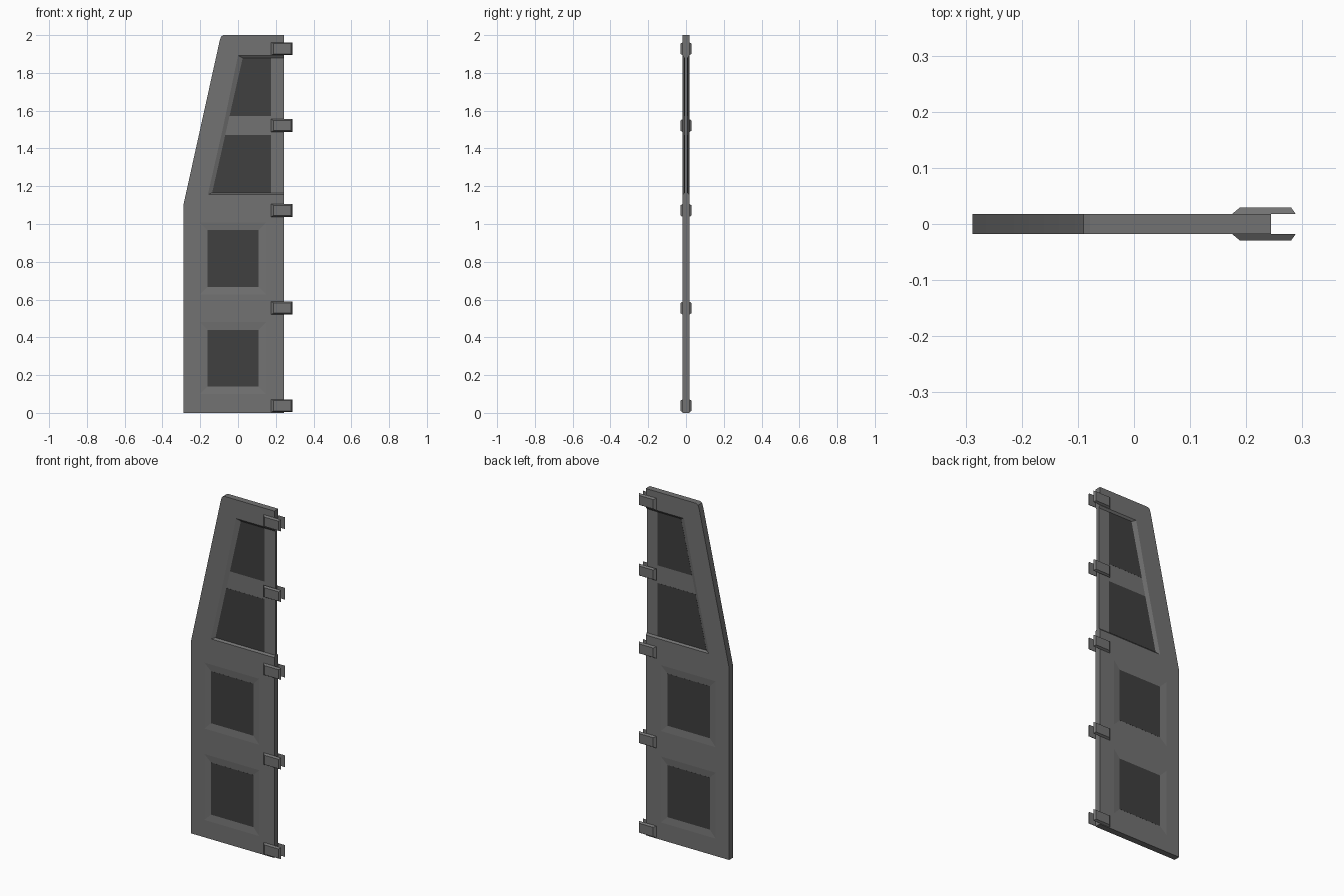
import bpy, bmesh

if "Cube" in bpy.data.objects:
    bpy.data.objects.remove(bpy.data.objects["Cube"])

def material(name, v):
    m = bpy.data.materials.new(name)
    m.diffuse_color = (v, v, v, 1)
    m.use_nodes = True
    m.node_tree.nodes["Principled BSDF"].inputs["Base Color"].default_value = m.diffuse_color
    return m

PANEL = material("panel_grey", 0.17)
GLASS = material("dark_glass", 0.05)
HALF = 0.018  # half thickness of the panel

def loft(name, loop_a, ya, loop_b, yb, mat=None):
    """Solid between two x-z loops lying at depths ya and yb."""
    bm = bmesh.new()
    a = [bm.verts.new((x, ya, z)) for x, z in loop_a]
    b = [bm.verts.new((x, yb, z)) for x, z in loop_b]
    bm.faces.new(a)
    bm.faces.new(b[::-1])
    for i in range(len(a)):
        j = (i + 1) % len(a)
        bm.faces.new((a[i], b[i], b[j], a[j]))
    bmesh.ops.recalc_face_normals(bm, faces=bm.faces[:])
    me = bpy.data.meshes.new(name)
    bm.to_mesh(me)
    bm.free()
    ob = bpy.data.objects.new(name, me)
    bpy.context.collection.objects.link(ob)
    if mat:
        me.materials.append(mat)
    return ob

def rect(x0, x1, z0, z1):
    return [(x0, z0), (x1, z0), (x1, z1), (x0, z1)]

# Main panel with slanted upper edge
outline = [(-0.288, 0), (0.244, 0), (0.244, 2), (-0.078, 2),
           (-0.09, 1.992), (-0.097, 1.97), (-0.288, 1.105)]
panel = loft("door_panel", outline, -HALF, outline, HALF, PANEL)

def recess(name, rim, floor, depth):
    """Cut a sloped recess into both faces of the panel."""
    over = [(2 * r[0] - f[0], 2 * r[1] - f[1]) for r, f in zip(rim, floor)]
    for side, s in (("front", -1), ("back", 1)):
        cut = loft(f"{name}_cutter_{side}", floor, s * (HALF - depth),
                   over, s * (HALF + depth))
        cut.hide_render = True
        cut.hide_set(True)
        mod = panel.modifiers.new(cut.name, 'BOOLEAN')
        mod.operation = 'DIFFERENCE'
        mod.solver = 'EXACT'
        mod.object = cut

# Upper recess, open at the hinge side
recess("upper_recess",
       [(-0.16, 1.155), (0.3, 1.155), (0.3, 1.892), (0.0, 1.892)],
       [(-0.137, 1.165), (0.3, 1.165), (0.3, 1.88), (0.025, 1.88)], 0.009)

def slant(z):
    return -0.137 + (z - 1.165) * 0.162 / 0.715

# Upper windows, following the slant
for name, z0, z1 in (("upper_window_low", 1.165, 1.47),
                     ("upper_window_high", 1.572, 1.88)):
    loop = [(slant(z0), z0), (0.175, z0), (0.175, z1), (slant(z1), z1)]
    loft(name, loop, -0.0096, loop, 0.0096, GLASS)

# Lower square windows in shallow dishes
for name, z0, z1 in (("lower_window_low", 0.14, 0.44),
                     ("lower_window_high", 0.667, 0.967)):
    loop = rect(-0.162, 0.108, z0, z1)
    recess(name, rect(-0.202, 0.148, z0 - 0.04, z1 + 0.04), loop, 0.004)
    loft(name, loop, -0.0145, loop, 0.0145, GLASS)

# Paired clip plates along the hinge edge
for i, z in enumerate((0.038, 0.555, 1.072, 1.521, 1.928)):
    for side, s in (("front", -1), ("back", 1)):
        loft(f"clip_{i + 1}_{side}",
             rect(0.175, 0.288, z - 0.034, z + 0.034), s * HALF,
             rect(0.189, 0.28, z - 0.027, z + 0.027), s * 0.0295, PANEL)

# Smooth the shallow slopes, keep real edges sharp
bpy.ops.object.select_all(action='DESELECT')
panel.select_set(True)
bpy.context.view_layer.objects.active = panel
bpy.ops.object.shade_smooth_by_angle()
